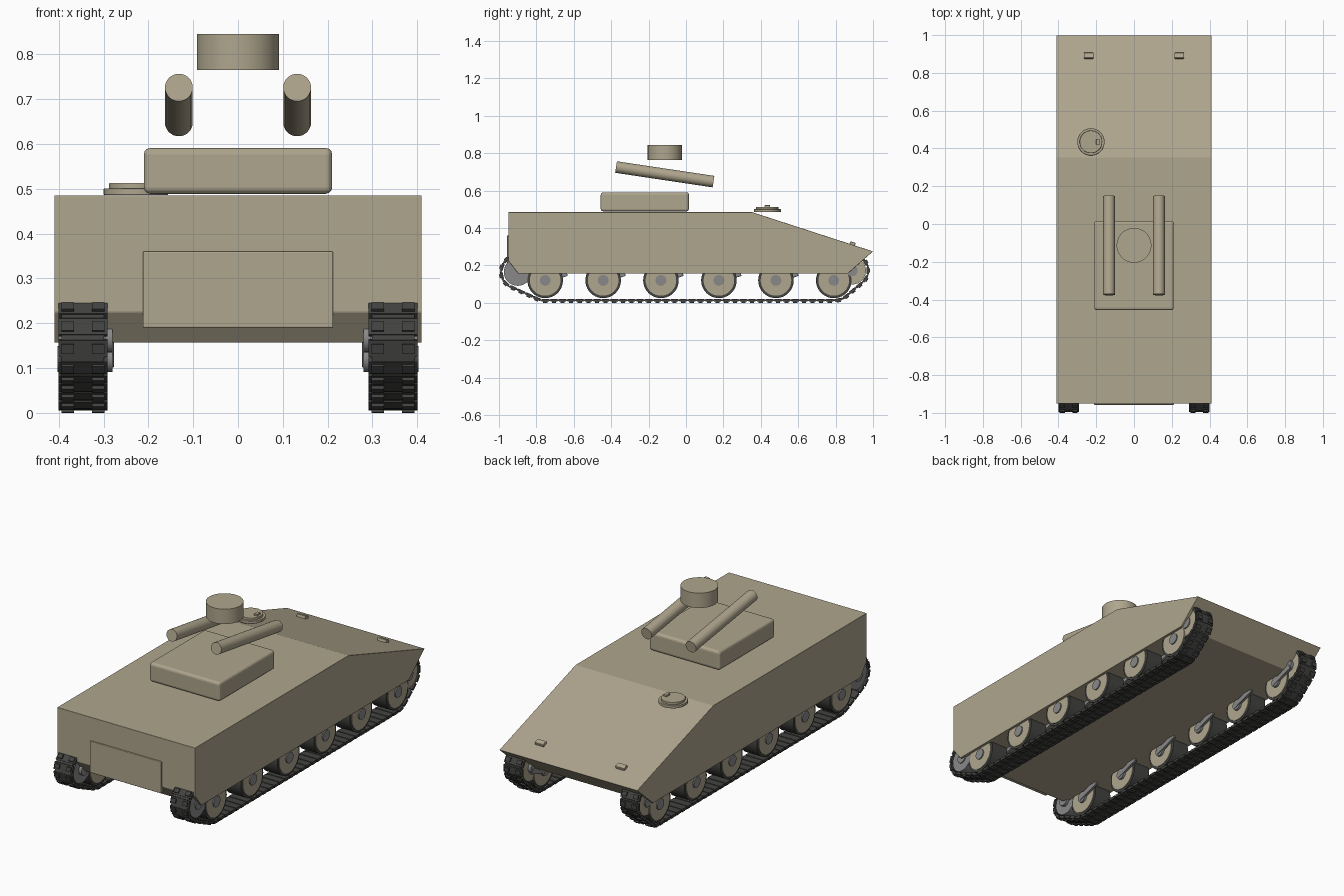
import bpy, bmesh, math
from mathutils import Vector, Matrix

if "Cube" in bpy.data.objects:
    bpy.data.objects.remove(bpy.data.objects["Cube"])


def material(name, rgb):
    m = bpy.data.materials.new(name)
    m.diffuse_color = (*rgb, 1)
    m.use_nodes = True
    m.node_tree.nodes["Principled BSDF"].inputs["Base Color"].default_value = m.diffuse_color
    return m


TAN = material("tan_paint", (0.43, 0.38, 0.27))
RUBBER = material("dark_rubber", (0.055, 0.055, 0.052))
STEEL = material("grey_steel", (0.25, 0.25, 0.25))


def finish(bm, name, mat, bevel=0, smooth=False):
    bmesh.ops.recalc_face_normals(bm, faces=bm.faces)
    me = bpy.data.meshes.new(name)
    bm.to_mesh(me)
    bm.free()
    ob = bpy.data.objects.new(name, me)
    bpy.context.collection.objects.link(ob)
    me.materials.append(mat)
    if bevel:
        b = ob.modifiers.new("bevel", 'BEVEL')
        b.width, b.segments = bevel, 3
    if smooth:
        bpy.ops.object.select_all(action='DESELECT')
        bpy.context.view_layer.objects.active = ob
        ob.select_set(True)
        bpy.ops.object.shade_smooth_by_angle(angle=math.radians(35))
    return ob


def add_box(bm, centre, size, matrix=Matrix()):
    bmesh.ops.create_cube(bm, size=1, matrix=matrix @ Matrix.Translation(centre) @ Matrix.Diagonal((*size, 1)))


def box(name, centre, size, mat, bevel=0, tilt=0):
    bm = bmesh.new()
    m = Matrix.Translation(centre) @ Matrix.Rotation(tilt, 4, 'X')
    add_box(bm, (0, 0, 0), size, m)
    return finish(bm, name, mat, bevel)


def cylinder(name, a, b, r, mat, sides=40, bevel=0):
    a, b = Vector(a), Vector(b)
    rot = (b - a).to_track_quat('Z', 'Y').to_matrix().to_4x4()
    bm = bmesh.new()
    bmesh.ops.create_cone(bm, cap_ends=True, segments=sides, radius1=r, radius2=r, depth=(b - a).length,
                          matrix=Matrix.Translation((a + b) / 2) @ rot)
    return finish(bm, name, mat, bevel, True)


# Hull: side profile extruded across the full width
profile = [(-0.95, 0.485), (0.353, 0.485), (1.0, 0.275), (0.865, 0.157), (-0.897, 0.157), (-0.95, 0.225)]
bm = bmesh.new()
face = bm.faces.new([bm.verts.new((-0.41, y, z)) for y, z in profile])
ext = bmesh.ops.extrude_face_region(bm, geom=[face])
bmesh.ops.translate(bm, vec=(0.82, 0, 0), verts=[v for v in ext["geom"] if isinstance(v, bmesh.types.BMVert)])
finish(bm, "hull", TAN, 0.002)

# Rear-face door, turret block and floating drum
box("door_panel", (0, -0.947, 0.275), (0.425, 0.02, 0.17), TAN, 0.003)
box("turret", (0, -0.22, 0.54), (0.42, 0.472, 0.102), TAN, 0.014)
cylinder("drum", (0, -0.113, 0.765), (0, -0.113, 0.845), 0.092, TAN, 48)

# Hatch with lid and handle
cylinder("hatch_ring", (-0.228, 0.435, 0.486), (-0.228, 0.435, 0.501), 0.072, TAN, 40, 0.002)
cylinder("hatch_lid", (-0.228, 0.435, 0.50), (-0.228, 0.435, 0.513), 0.06, TAN, 40, 0.002)
box("hatch_handle", (-0.19, 0.435, 0.516), (0.02, 0.03, 0.012), TAN, 0.002)

# Track path: outline wrapped round the end wheels
WHEELS = [-0.753, -0.443, -0.134, 0.176, 0.481, 0.79]
REAR, FRONT = (-0.90, 0.165), (0.888, 0.172)
circles = [(*REAR, 0.086), (WHEELS[0], 0.12, 0.106), (WHEELS[-1], 0.12, 0.106), (*FRONT, 0.083)]
path = []
for i in range(720):
    a = math.tau * i / 720
    d = Vector((math.cos(a), math.sin(a)))
    y, z, r = max(circles, key=lambda c: c[0] * d.x + c[1] * d.y + c[2])
    path.append(Vector((y, z)) + d * r)
path.append(path[0].copy())
dist = [0]
for p, q in zip(path, path[1:]):
    dist.append(dist[-1] + (q - p).length)


def along(s):
    s %= dist[-1]
    k = next(i for i in range(1, len(dist)) if dist[i] >= s and dist[i] > dist[i - 1])
    t = (s - dist[k - 1]) / (dist[k] - dist[k - 1])
    return path[k - 1].lerp(path[k], t)


LINKS = round(dist[-1] / 0.046)
PITCH = dist[-1] / LINKS

for side, sx in (("left", -1), ("right", 1)):
    # Track links: plate, hinge bar and two raised pads
    bm = bmesh.new()
    for i in range(LINKS):
        p = along(i * PITCH)
        t = (along(i * PITCH + 0.018) - along(i * PITCH - 0.018)).normalized()
        m = Matrix(((1, 0, 0, sx * 0.346), (0, t.x, t.y, p.x), (0, t.y, -t.x, p.y), (0, 0, 0, 1)))
        add_box(bm, (0, 0, 0), (0.11, PITCH * 0.82, 0.014), m)
        add_box(bm, (0, PITCH / 2, 0), (0.095, PITCH * 0.3, 0.008), m)
        for px in (-0.034, 0.034):
            add_box(bm, (px, 0, 0.009), (0.028, PITCH * 0.48, 0.01), m)
    finish(bm, side + "_track", RUBBER)

    # Road wheels with tyre, disc, hub and swing arm
    for n, y in enumerate(WHEELS):
        tag = f"{side}_{n + 1}"
        cylinder("tyre_" + tag, (sx * 0.296, y, 0.12), (sx * 0.394, y, 0.12), 0.095, RUBBER)
        cylinder("wheel_disc_" + tag, (sx * 0.292, y, 0.12), (sx * 0.397, y, 0.12), 0.082, TAN)
        cylinder("wheel_hub_" + tag, (sx * 0.28, y, 0.12), (sx * 0.403, y, 0.12), 0.029, STEEL, 24)
        box("swing_arm_" + tag, (sx * 0.284, y + 0.05, 0.137), (0.014, 0.14, 0.03), STEEL, 0.002,
            math.radians(18))

    # Rear drive wheel and front idler
    for name, (y, z), mat in (("drive_wheel_", REAR, STEEL), ("idler_", FRONT, TAN)):
        cylinder(name + side, (sx * 0.296, y, z), (sx * 0.394, y, z), 0.074, mat)
        cylinder(name + "hub_" + side, (sx * 0.28, y, z), (sx * 0.4, y, z), 0.03, STEEL, 24)

    # Launch tubes above the turret
    cylinder("launch_tube_" + side, (sx * 0.132, -0.374, 0.726), (sx * 0.132, 0.147, 0.648), 0.031, TAN, 32)

    # Small blocks on the sloped plate
    box("lamp_" + side, (sx * 0.24, 0.89, 0.314), (0.052, 0.03, 0.022), TAN, 0.003, -math.radians(18))
